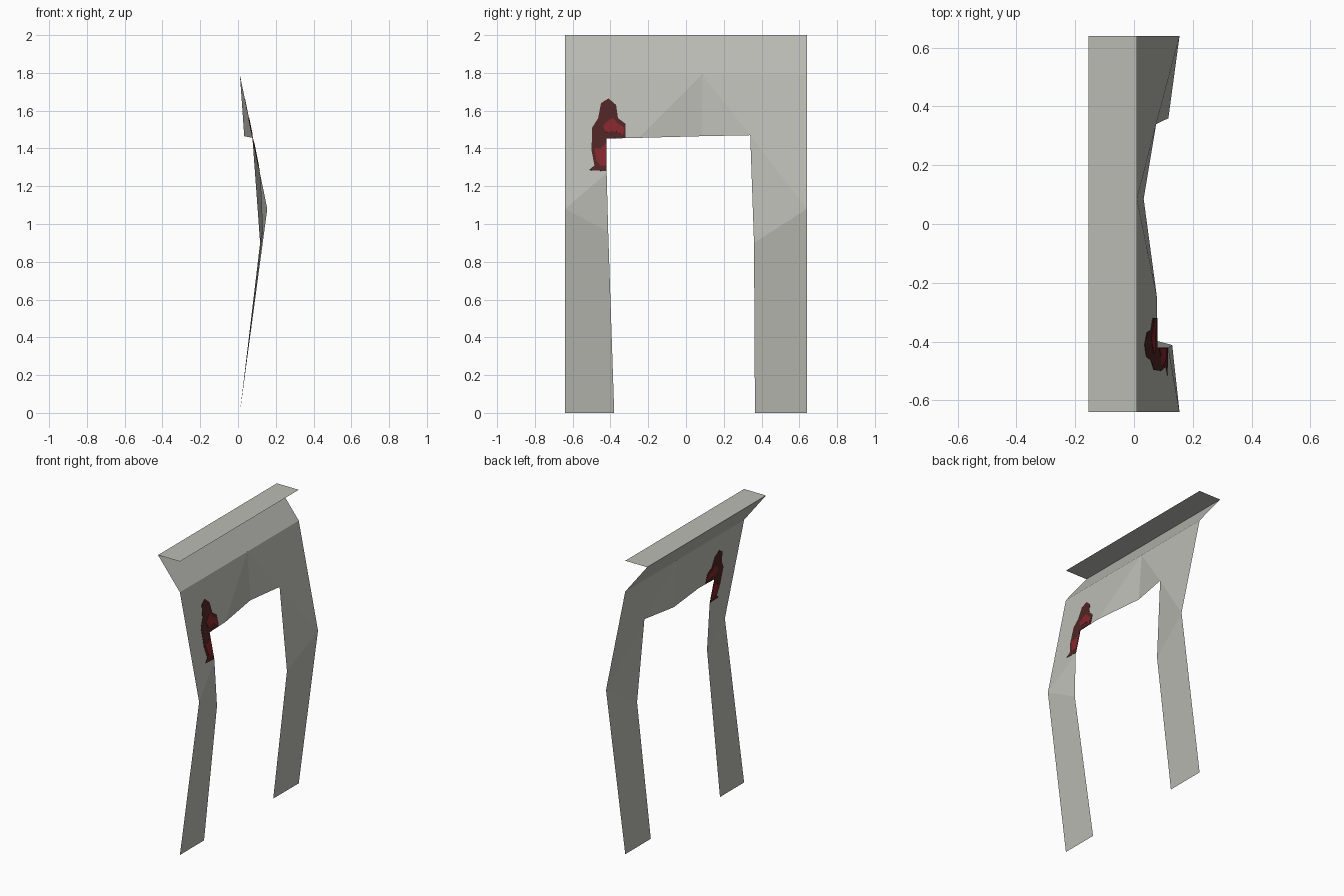
import bpy

if "Cube" in bpy.data.objects:
    bpy.data.objects.remove(bpy.data.objects["Cube"])

def material(name, rgb):
    m = bpy.data.materials.new(name)
    m.diffuse_color = (*rgb, 1)
    m.use_nodes = True
    m.node_tree.nodes["Principled BSDF"].inputs["Base Color"].default_value = m.diffuse_color
    return m

GREY = material("pale grey", (0.50, 0.50, 0.46))
DARK = material("dark red", (0.075, 0.019, 0.018))
RED = material("red", (0.23, 0.019, 0.024))

W, FOLD_Z, KNEE_Z = 0.64, 1.79, 1.08   # half width, upper fold, bulging fold
X0, X1, XB = 0.01, 0.155, -0.155       # base, bulge and back depth

def depth(z):
    """Depth of the bent sheet at a given height."""
    if z > KNEE_Z:
        return X0 + (X1 - X0) * (FOLD_Z - z) / (FOLD_Z - KNEE_Z)
    return X0 + (X1 - X0) * z / KNEE_Z

def build(name, verts, faces, mat):
    me = bpy.data.meshes.new(name)
    me.from_pydata(verts, [], faces)
    me.materials.append(mat)
    ob = bpy.data.objects.new(name, me)
    bpy.context.collection.objects.link(ob)
    return ob

# Bent wall with a dented doorway: name -> (y, z, optional depth)
pts = {
    "TL": (-W, FOLD_Z), "M": (0.085, FOLD_Z), "TR": (W, FOLD_Z),
    "L": (-W, KNEE_Z), "F": (W, KNEE_Z),
    "P": (-0.42, 1.27), "C": (-0.42, 1.452), "E": (-0.25, 1.456),
    "D": (0.085, 1.465, 0.033), "R": (0.34, 1.47),
    "G": (0.36, 0.90, 0.117), "H": (-0.412, 0.96, 0.13),
    "BL": (-W, 0), "BLi": (-0.38, 0), "BRi": (0.365, 0), "BR": (W, 0),
    "SL": (-W, 2, XB), "SR": (W, 2, XB),
}
names = list(pts)
verts = [(p[2] if len(p) > 2 else depth(p[1]), p[0], p[1]) for p in pts.values()]
panels = ["TL L P C E M", "E D M", "D R M", "M R F TR", "R G F",
          "G BRi BR F", "L H P", "L BL BLi H", "SL TL M TR SR"]
build("doorway_wall", verts,
      [[names.index(n) for n in p.split()] for p in panels], GREY)

# Flat ledge along the top
build("top_ledge", [(XB, -W, 2), (X0, -W, 2), (X0, W, 2), (XB, W, 2)],
      [(0, 1, 2, 3)], GREY)

# Stains: thin plates showing on both sides of the sheet
def stain(name, outline, mat, thick):
    ob = build(name, [(depth(z), y, z) for y, z in outline],
               [list(range(len(outline)))], mat)
    s = ob.modifiers.new("thin", 'SOLIDIFY')
    s.thickness = thick
    s.offset = 0

stain("dark_stain", [(-0.41, 1.665), (-0.45, 1.64), (-0.465, 1.56), (-0.497, 1.51),
                     (-0.50, 1.39), (-0.485, 1.31), (-0.515, 1.285), (-0.42, 1.28),
                     (-0.42, 1.452), (-0.32, 1.456), (-0.32, 1.53), (-0.36, 1.56),
                     (-0.37, 1.63)], DARK, 0.003)
stain("upper_red_stain", [(-0.44, 1.52), (-0.425, 1.485), (-0.37, 1.49), (-0.335, 1.47),
                          (-0.325, 1.51), (-0.36, 1.53), (-0.385, 1.56),
                          (-0.41, 1.55)], RED, 0.006)
stain("lower_red_stain", [(-0.485, 1.40), (-0.475, 1.34), (-0.455, 1.31), (-0.422, 1.31),
                          (-0.422, 1.43), (-0.45, 1.40)], RED, 0.006)
